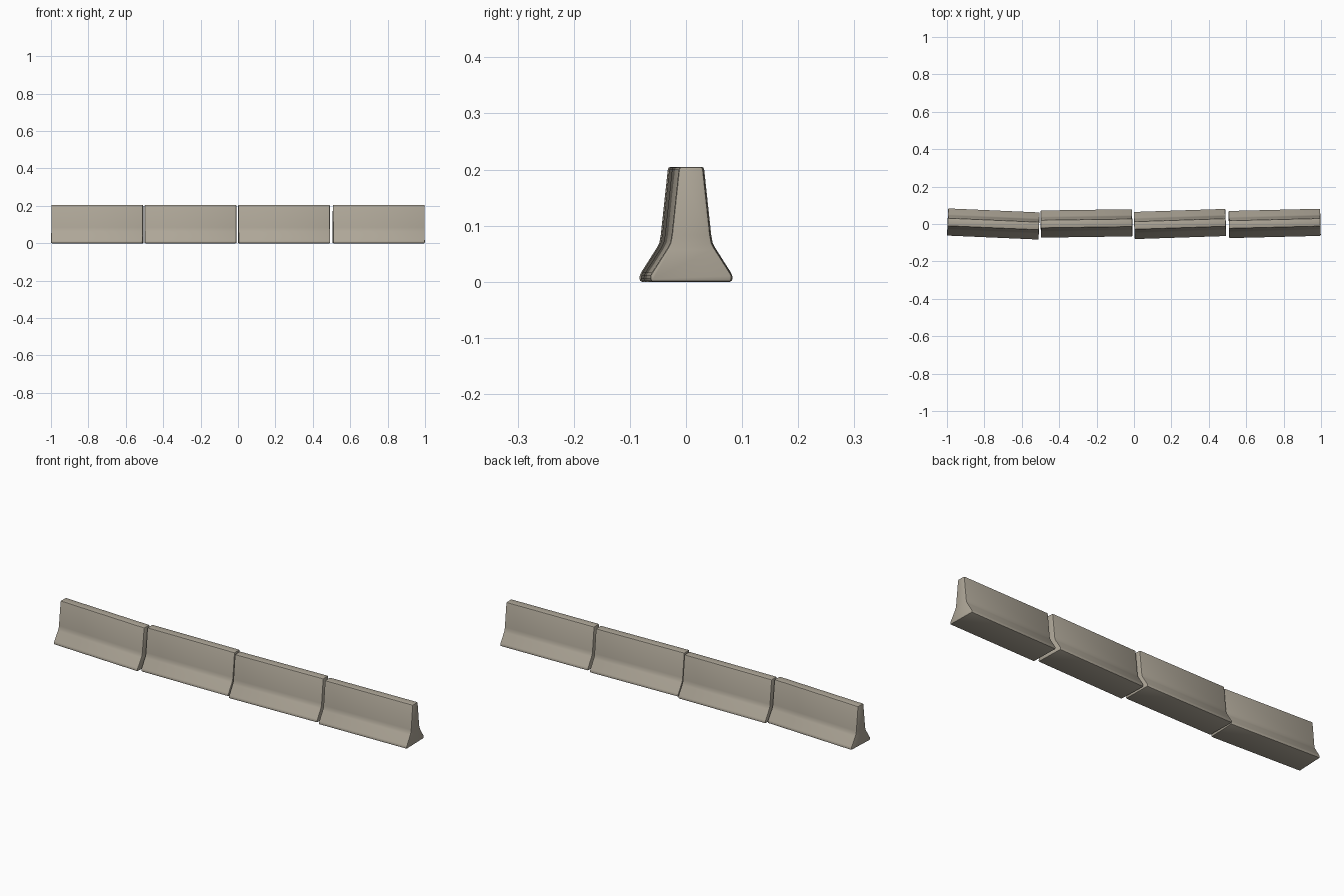
import bpy, bmesh, math

if "Cube" in bpy.data.objects:
    bpy.data.objects.remove(bpy.data.objects["Cube"])

# Concrete colour
concrete = bpy.data.materials.new("concrete")
concrete.diffuse_color = (0.42, 0.38, 0.31, 1)
concrete.use_nodes = True
concrete.node_tree.nodes["Principled BSDF"].inputs["Base Color"].default_value = concrete.diffuse_color

LENGTH = 0.49
# Half of the barrier cross-section (y, z), foot to top, with a softened knee
HALF = [(0.0725, 0.0), (0.0725, 0.012), (0.042, 0.060), (0.037, 0.070),
        (0.0345, 0.084), (0.0215, 0.205)]
PROFILE = HALF + [(-y, z) for y, z in reversed(HALF)]


def barrier(name, x, y, angle):
    """One barrier segment: extruded profile with rounded edges."""
    bm = bmesh.new()
    face = bm.faces.new([bm.verts.new((-LENGTH / 2, py, pz)) for py, pz in PROFILE])
    ext = bmesh.ops.extrude_face_region(bm, geom=[face])
    moved = [v for v in ext["geom"] if isinstance(v, bmesh.types.BMVert)]
    bmesh.ops.translate(bm, verts=moved, vec=(LENGTH, 0, 0))
    bmesh.ops.recalc_face_normals(bm, faces=bm.faces)
    # Round the foot, top and end edges; the knee stays a smooth bend
    sharp = [e for e in bm.edges if e.calc_face_angle(0) > math.radians(29)]
    bmesh.ops.bevel(bm, geom=sharp, offset=0.005, offset_type='OFFSET',
                    segments=2, profile=0.5, affect='EDGES', clamp_overlap=True)
    bmesh.ops.recalc_face_normals(bm, faces=bm.faces)
    mesh = bpy.data.meshes.new(name)
    bm.to_mesh(mesh)
    bm.free()
    mesh.materials.append(concrete)
    obj = bpy.data.objects.new(name, mesh)
    bpy.context.collection.objects.link(obj)
    obj.location = (x, y, 0)
    obj.rotation_euler.z = math.radians(angle)
    bpy.ops.object.select_all(action='DESELECT')
    obj.select_set(True)
    bpy.context.view_layer.objects.active = obj
    bpy.ops.object.shade_smooth_by_angle(angle=math.radians(35))


# Row of four slightly misaligned segments
ROW = [(-0.752, 0.0, -2.5), (-0.254, 0.003, 0.8),
       (0.246, 0.0, 1.9), (0.752, 0.003, 1.4)]
for i, (x, y, angle) in enumerate(ROW, 1):
    barrier(f"barrier_segment_{i}", x, y, angle)
